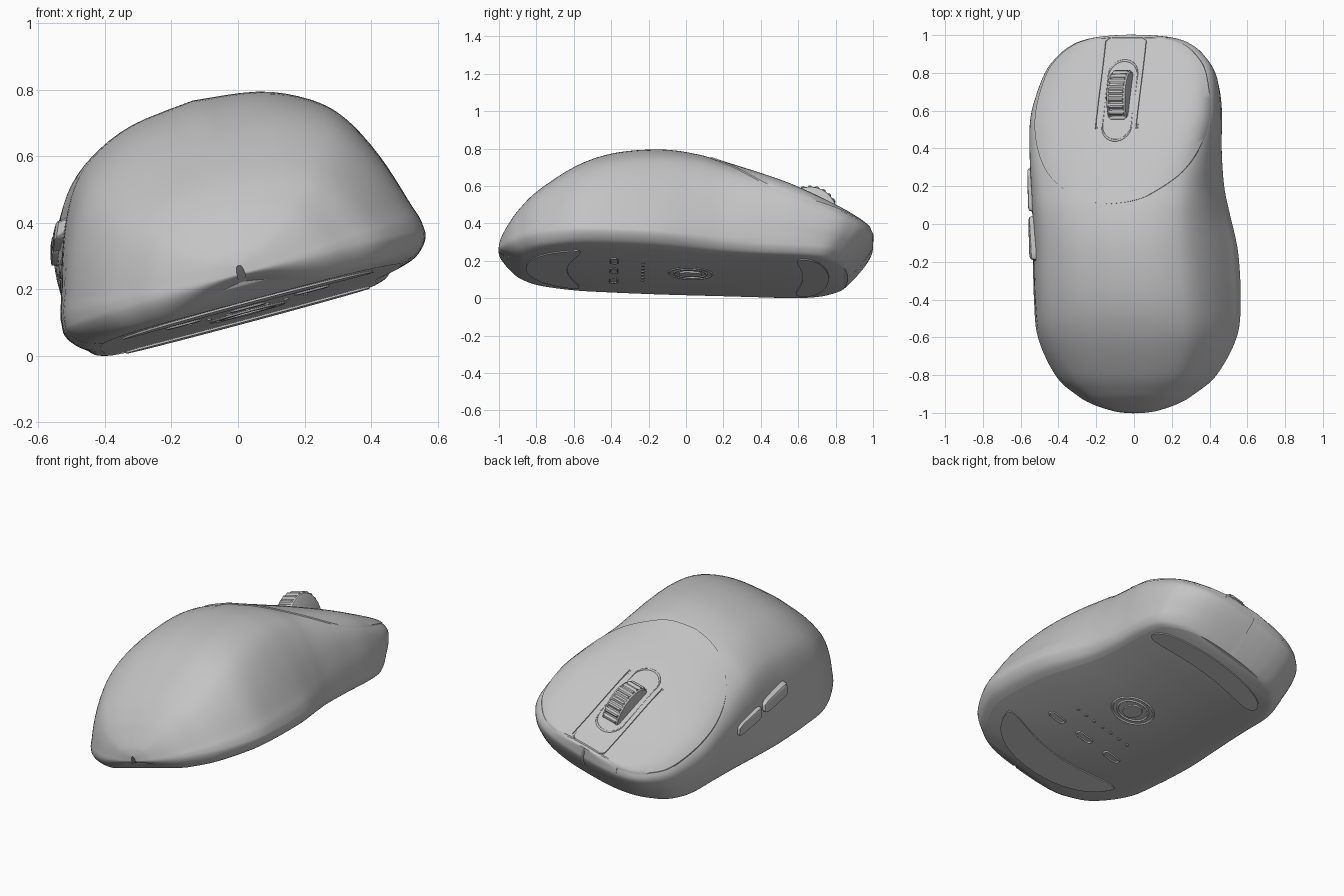
import bpy, bmesh, math
from mathutils import Matrix, Vector
from mathutils.bvhtree import BVHTree

cube = bpy.data.objects.get("Cube")
if cube:
    bpy.data.objects.remove(cube)

grey = bpy.data.materials.new("plain grey")
grey.use_nodes = True
COLOUR = (0.55, 0.55, 0.55, 1)
grey.diffuse_color = COLOUR
grey.node_tree.nodes["Principled BSDF"].inputs["Base Color"].default_value = COLOUR
parts = []


def add(name, bm, angle=40):
    bmesh.ops.recalc_face_normals(bm, faces=bm.faces)
    mesh = bpy.data.meshes.new(name)
    bm.to_mesh(mesh)
    obj = bpy.data.objects.new(name, mesh)
    bpy.context.collection.objects.link(obj)
    mesh.materials.append(grey)
    bpy.ops.object.select_all(action='DESELECT')
    obj.select_set(True)
    bpy.context.view_layer.objects.active = obj
    bpy.ops.object.shade_smooth_by_angle(angle=math.radians(angle))
    parts.append(obj)


def smooth(points, steps):
    """Catmull-Rom curve through the points."""
    pts = [Vector(p) for p in points]
    out = []
    for i in range(len(pts) - 1):
        a, b, c, d = pts[max(i - 1, 0)], pts[i], pts[i + 1], pts[min(i + 2, len(pts) - 1)]
        for k in range(steps):
            t = k / steps
            out.append(0.5 * (2 * b + (c - a) * t + (2 * a - 5 * b + 4 * c - d) * t * t
                              + (3 * b - a - 3 * c + d) * t ** 3))
    return out + [pts[-1]]


def loft(rings, round_section=True, loop=False):
    bm = bmesh.new()
    rows = [[bm.verts.new(p) for p in r] for r in rings]
    n = len(rows[0])
    for i in range(len(rows) if loop else len(rows) - 1):
        a, b = rows[i], rows[(i + 1) % len(rows)]
        for j in range(n if round_section else n - 1):
            k = (j + 1) % n
            bm.faces.new((a[j], a[k], b[k], b[j]))
    if round_section and not loop:
        bm.faces.new(rows[0])
        bm.faces.new(rows[-1])
    return bm


def ramp(x, a, b):
    t = min(max((x - a) / (b - a), 0), 1)
    return t * t * (3 - 2 * t)


# Half cross-sections: palm end and button end, from crown to underside
palm = smooth([(0, 1), (.35, .957), (.595, .852), (.745, .715), (.868, .475), (.96, .18),
               (1, 0), (.98, -.4), (.92, -.8), (.83, -1)], 4)
nose = smooth([(0, 1), (.4, .985), (.72, .93), (.9, .82), (.99, .62), (1, .3),
               (.97, 0), (.95, -.45), (.9, -.85), (.83, -1)], 4)

# Stations along the length: y, half width, crown height, sideways shift
stations = smooth([(-1, .012, .105, 0), (-.996, .068, .128, 0), (-.985, .13, .16, 0),
                   (-.95, .235, .222, 0), (-.9, .322, .295, 0), (-.8, .438, .397, .005),
                   (-.6, .541, .537, .012), (-.4, .562, .617, .012), (-.15, .557, .65, .003),
                   (.05, .532, .63, -.013), (.2, .514, .58, -.022), (.4, .506, .504, -.022),
                   (.6, .503, .42, -.015), (.8, .463, .325, 0), (.9, .395, .28, .005),
                   (.955, .32, .257, .005), (.982, .24, .247, .005), (.994, .16, .243, .005),
                   (.999, .08, .242, .005), (1, .006, .242, .005)], 6)


def section(y, w, h, c):
    f = ramp(y, -.2, .6)
    waist = .08
    t = min(max((-y - .9) / .105, 0), 1)
    skirt = waist * math.sqrt(1 - t * t)
    half = []
    for a, b in zip(palm, nose):
        u, v = a.lerp(b, f)
        z = waist + v * (h - waist if v > 0 else skirt)
        lean = .13 * ramp(y, .55, 1) * max(0, 1 - z / (.75 * h)) ** 1.3
        lean -= .05 * ramp(-y, .7, 1) * max(0, -v) ** 2
        half.append(Vector((u * w, y - lean, z)))
    left = [Vector((-p.x, p.y, p.z)) for p in reversed(half[1:])]
    return [p + Vector((c, 0, 0)) for p in half + left]


shell = loft([section(*s) for s in stations])
tree = BVHTree.FromBMesh(shell)


def top(x, y):
    hit = tree.ray_cast(Vector((x, y, 2)), Vector((0, 0, -1)))[0]
    return hit.z if hit else .2


def side(y, z):
    return tree.ray_cast(Vector((-2, y, z)), Vector((1, 0, 0)))[0].x


add("shell", shell, 35)

# Button panel: U-shaped, split by two grooves either side of the wheel strip
outline = smooth([(.005, .09), (.12, .105), (.22, .145), (.365, .26), (.448, .42), (.472, .6),
                  (.435, .8), (.36, .905), (.29, .955), (.21, .982)], 7)
STRIP, GAP = .105, .012
rows = []
for half, y in outline:
    inner = min(STRIP, half * .4)
    gap = min(GAP, half * .05)
    right = [inner * k / 5 for k in range(6)]
    right += [inner + gap * .25, inner + gap * .75]
    right += [inner + gap + (half - inner - gap) * k / 12 for k in range(13)]
    cut = ramp(y, .48, .56)
    levels = [.007 - (.02 * cut if i in (6, 7) else 0) for i in range(len(right))]
    right.append(half + .003)
    levels.append(-.012)
    row = [Vector((-x, y, top(-x, y) + e)) for x, e in zip(right[:0:-1], levels[:0:-1])]
    rows.append(row + [Vector((x, y, top(x, y) + e)) for x, e in zip(right, levels)])
rows.insert(0, [p - Vector((0, .004, .025)) for p in rows[0]])
rows.append([p + Vector((0, .004, -.012)) for p in rows[-1]])
add("button_panel", loft(rows, round_section=False), 35)


def stadium(cx, cy, rx, half_len, along_y=True, n=24):
    pts = []
    for i in range(n):
        a = 2 * math.pi * (i + .5) / n
        u, v = rx * math.cos(a), rx * math.sin(a)
        v += math.copysign(half_len, v)
        pts.append((cx + u, cy + v) if along_y else (cx + v, cy + u))
    return pts


def rim(name, pts, centre, height, r):
    """Raised bead running round a closed path."""
    rings = []
    for x, y in pts:
        out = Vector((x - centre[0], y - centre[1], 0)).normalized()
        p = Vector((x, y, height(x, y)))
        rings.append([p + out * r * math.cos(t * math.pi / 4)
                      + Vector((0, 0, r * math.sin(t * math.pi / 4))) for t in range(8)])
    add(name, loft(rings, loop=True), 60)


rim("wheel_surround", stadium(0, .645, .08, .135), (0, .645),
    lambda x, y: top(x, y) + .004, .007)

# Scroll wheel with ridged tread between two smooth rims
TEETH = 24
profile = [(-.055, .13), (-.05, .143), (-.042, .147), (-.038, .147),
           (.038, .147), (.042, .147), (.05, .143), (.055, .13)]
rings = []
for k, (x, r) in enumerate(profile):
    ring = []
    for i in range(TEETH * 4):
        a = 2 * math.pi * i / (TEETH * 4)
        rr = r + (.008 if i % 4 < 2 else -.004) * (k in (3, 4))
        ring.append(Vector((x, .655 + rr * math.cos(a), .345 + rr * math.sin(a))))
    rings.append(ring)
add("scroll_wheel", loft(rings), 30)

# Pair of thumb buttons: raised pads that follow the side wall
for name, start, end in (("rear_thumb_button", -.2, .045), ("front_thumb_button", .06, .3)):
    rows = []
    for i in range(25):
        s = 2 * i / 24 - 1
        y = (start + end) / 2 + s * (end - start) / 2
        reach = .032 * (1 - abs(s) ** 6) ** .5 + .004
        row = []
        for j in range(13):
            t = j / 6 - 1
            z = .355 - .12 * y + t * reach
            edge = max(abs(s), abs(t))
            lift = -.012 if edge > .99 else (.025 - .03 * y) * (1 - edge ** 8) ** .5
            row.append(Vector((side(y, z) - lift, y, z)))
        rows.append(row)
    add(name, loft(rows, round_section=False), 35)


# Underside glide pads
def pad(name, half, inner, outer, n=28):
    rings = []
    for i in range(n + 1):
        x = half * math.sin(math.pi * (i / n - .5))
        e = math.sqrt(max(1 - (abs(x) / half) ** 8, .02))
        mid, reach = (inner(x) + outer(x)) / 2, (outer(x) - inner(x)) / 2 * e
        rings.append([Vector((x, mid + s * reach, z))
                      for s, z in ((-1, .004), (1, .004), (1, -.006), (-1, -.006))])
    add(name, loft(rings), 30)


pad("rear_glide", .39, lambda x: -.63 + .7 * x * x,
    lambda x: -.85 + .34 * (1 - math.sqrt(1 - (x / .42) ** 2)))
pad("front_glide", .38, lambda x: .63 - .4 * x * x, lambda x: .77 - .5 * x * x)

# Sensor rings and lens, power switches and indicator dots
for name, r in (("outer_sensor_ring", .115), ("inner_sensor_ring", .085)):
    rim(name, stadium(0, .03, r, 0, n=40), (0, .03), lambda x, y: 0, .006)


def plate(name, pts, depth):
    rings = [[Vector((x, y, z)) for x, y in pts] for z in (.004, -depth)]
    add(name, loft(rings), 35)


plate("sensor_lens", stadium(0, .03, .045, .015), .009)
for i in (-1, 0, 1):
    rim("underside_switch", stadium(.2 * i, -.38, .02, .03, False), (.2 * i, -.38),
        lambda x, y: 0, .006)
for i in range(-3, 4):
    plate("indicator_dot", stadium(.06 * i, -.225, .009, 0, n=10), .005)

# Tip the whole body onto its rolled, slightly pitched resting pose
pose = Matrix.Rotation(math.radians(-2.1), 4, 'X') @ Matrix.Rotation(math.radians(-15), 4, 'Y')
for obj in parts:
    obj.data.transform(pose)
points = [v.co for obj in parts for v in obj.data.vertices]
low = [min(p[i] for p in points) for i in range(3)]
high = [max(p[i] for p in points) for i in range(3)]
shift = Matrix.Translation((-(low[0] + high[0]) / 2, -(low[1] + high[1]) / 2, -low[2]))
for obj in parts:
    obj.data.transform(shift)
